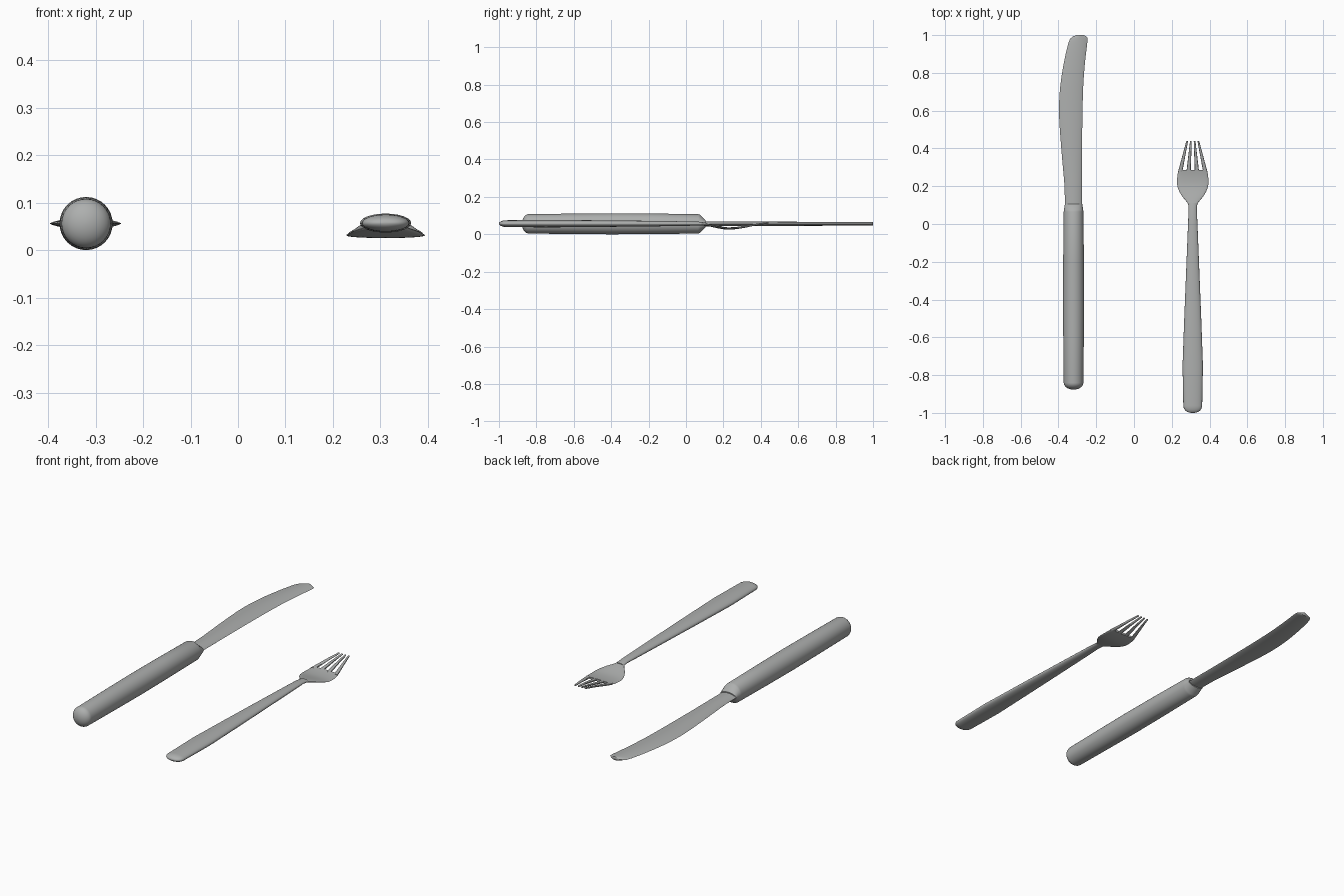
import bpy, bmesh, math

if "Cube" in bpy.data.objects:
    bpy.data.objects.remove(bpy.data.objects["Cube"])

steel = bpy.data.materials.new("steel grey")
steel.diffuse_color = (0.42, 0.43, 0.425, 1)
steel.use_nodes = True
steel.node_tree.nodes["Principled BSDF"].inputs["Base Color"].default_value = steel.diffuse_color


def loft(name, sections, n=24, power=1.0, angle=40):
    """Skin rings (y, centre x, half width, centre z, half height); power 2 gives a sharp lens."""
    bm = bmesh.new()
    rings = []
    for y, cx, hw, cz, hh in sections:
        ring = []
        for i in range(n):
            a = 2 * math.pi * i / n
            s = math.sin(a)
            ring.append(bm.verts.new((cx + hw * math.cos(a), y,
                                      cz + hh * math.copysign(abs(s) ** power, s))))
        rings.append(ring)
    for a, b in zip(rings, rings[1:]):
        for i in range(n):
            j = (i + 1) % n
            bm.faces.new((a[i], a[j], b[j], b[i]))
    bm.faces.new(rings[0])
    bm.faces.new(rings[-1][::-1])
    bmesh.ops.recalc_face_normals(bm, faces=bm.faces)
    me = bpy.data.meshes.new(name)
    bm.to_mesh(me)
    bm.free()
    me.materials.append(steel)
    ob = bpy.data.objects.new(name, me)
    bpy.context.collection.objects.link(ob)
    bpy.context.view_layer.objects.active = ob
    ob.select_set(True)
    bpy.ops.object.shade_smooth_by_angle(angle=math.radians(angle))
    ob.select_set(False)
    return ob


def sample(points, y):
    """Smooth (Catmull-Rom) interpolation through (y, value) points."""
    k = max(i for i in range(len(points) - 1) if i == 0 or points[i][0] <= y)
    (y0, a), (y1, b) = points[k], points[k + 1]
    p, q = points[max(k - 1, 0)], points[min(k + 2, len(points) - 1)]
    t, h = (y - y0) / (y1 - y0), y1 - y0
    m0, m1 = (b - p[1]) / (y1 - p[0]) * h, (q[1] - a) / (q[0] - y0) * h
    return ((2*t**3 - 3*t**2 + 1) * a + (t**3 - 2*t**2 + t) * m0
            + (3*t**2 - 2*t**3) * b + (t**3 - t**2) * m1)


def steps(a, b, n):
    return [a + (b - a) * i / n for i in range(n + 1)]


KX, KZ = -0.32, 0.056

# Knife handle: domed butt, gently swelling grip, wedge-shaped collar
rows = []
for i in range(9):
    t = math.radians(4 + 86 * i / 8)
    rows.append((-0.84 - 0.037 * math.cos(t), KX, 0.052 * math.sin(t), KZ, 0.052 * math.sin(t)))
rows += [(-0.6, KX, 0.0545, KZ, 0.0545), (-0.4, KX, 0.056, KZ, 0.056),
         (-0.2, KX, 0.055, KZ, 0.055), (0.065, KX, 0.052, KZ, 0.052),
         (0.075, KX, 0.051, KZ, 0.048), (0.105, KX, 0.046, KZ, 0.018)]
loft("knife_handle", rows, 32)

# Knife blade: bellied cutting edge, nearly straight back, blunt curved tip
belly = [(0.09, -0.366), (0.2, -0.368), (0.4, -0.385), (0.6, -0.397),
         (0.75, -0.388), (0.9, -0.362), (0.97, -0.343), (0.99, -0.328), (1.0, -0.305)]
back = [(0.09, -0.275), (0.4, -0.275), (0.7, -0.27), (0.85, -0.26),
        (0.975, -0.246), (0.99, -0.249), (1.0, -0.265)]
rows = []
for y in steps(0.09, 0.95, 20) + [0.965, 0.975, 0.983, 0.99, 0.996, 1.0]:
    l, r = sample(belly, y), sample(back, y)
    rows.append((y, (l + r) / 2, (r - l) / 2, KZ, 0.014 - 0.005 * y))
loft("knife_blade", rows, 24, power=1.6, angle=60)

FX = 0.311
# Fork handle: flattened oval bar, wide and rounded at the butt
rows = []
for i in range(8):
    t = math.radians(5 + 85 * i / 7)
    rows.append((-0.96 - 0.04 * math.cos(t), FX, 0.05 * math.sin(t) ** 0.8,
                 0.057, 0.018 * math.sin(t)))
rows += [(-0.75, FX, 0.054, 0.057, 0.020), (-0.5, FX, 0.045, 0.057, 0.018),
         (-0.2, FX, 0.033, 0.057, 0.015), (0.0, FX, 0.025, 0.057, 0.012),
         (0.07, FX, 0.022, 0.057, 0.010), (0.11, FX, 0.022, 0.053, 0.008)]
loft("fork_handle", rows, 24)

# Fork bowl: thin dished plate that flares out of the neck
dip = [(0.09, 0.056), (0.13, 0.047), (0.2, 0.033), (0.25, 0.032),
       (0.3, 0.038), (0.37, 0.051), (0.44, 0.062)]
half = [(0.09, 0.021), (0.11, 0.027), (0.14, 0.051), (0.17, 0.070), (0.2, 0.081),
        (0.23, 0.083), (0.27, 0.079), (0.3, 0.072)]
loft("fork_bowl", [(y, FX, sample(half, y), sample(dip, y), 0.006)
                   for y in steps(0.09, 0.287, 18)], 24, power=0.8)

# Four tapering tines that converge and curve up
for k, u in enumerate((-1.5, -0.5, 0.5, 1.5)):
    rows = []
    for y in steps(0.275, 0.44, 8):
        t = (y - 0.275) / 0.165
        rows.append((y, FX + u * (0.0445 * (1 - t) + 0.0195 * t),
                     0.0115 * (1 - t) + 0.0045 * t, sample(dip, y), 0.006 - 0.002 * t))
    loft("fork_tine_%d" % (k + 1), rows, 12, power=0.8)
